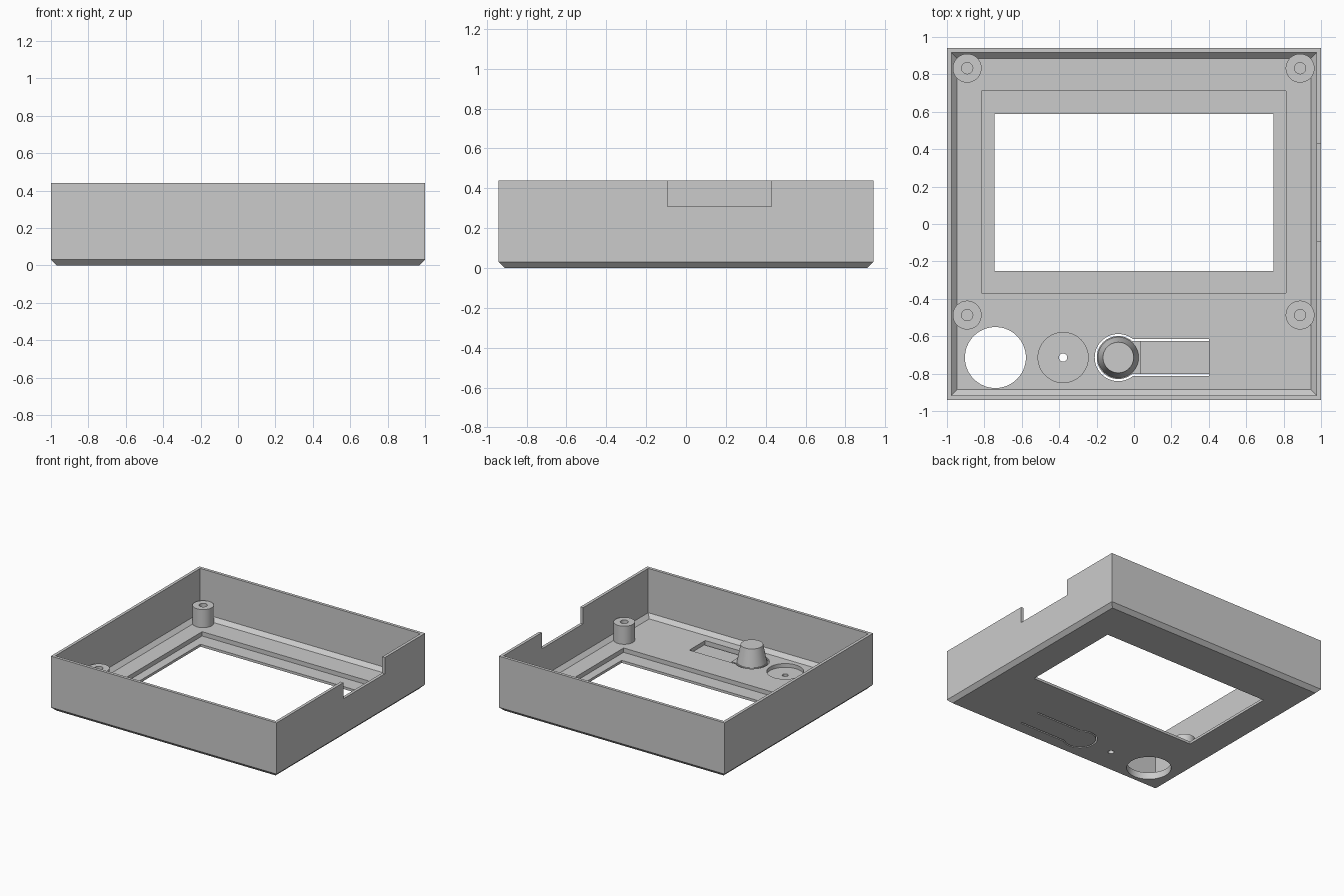
import bpy
import bmesh
from math import acos, asin, cos, pi, radians, sin

if "Cube" in bpy.data.objects:
    bpy.data.objects.remove(bpy.data.objects["Cube"])

GREY = (0.6, 0.6, 0.6, 1)
plastic = bpy.data.materials.new("grey plastic")
plastic.use_nodes = True
plastic.diffuse_color = GREY
plastic.node_tree.nodes["Principled BSDF"].inputs["Base Color"].default_value = GREY

TOP, FLOOR, LIP = 0.44, 0.055, 0.02
ROW_Y = -0.714          # line of the controls
BUTTON_X = -0.084


def loft(name, rings, closed=False):
    """Skin matching rings of points; cap the ends unless the loop closes."""
    bm = bmesh.new()
    loops = [[bm.verts.new(p) for p in ring] for ring in rings]
    pairs = list(zip(loops, loops[1:]))
    if closed:
        pairs.append((loops[-1], loops[0]))
    else:
        bm.faces.new(loops[0])
        bm.faces.new(loops[-1])
    n = len(loops[0])
    for a, b in pairs:
        for i in range(n):
            j = (i + 1) % n
            bm.faces.new((a[i], a[j], b[j], b[i]))
    bmesh.ops.recalc_face_normals(bm, faces=bm.faces)
    mesh = bpy.data.meshes.new(name)
    bm.to_mesh(mesh)
    bm.free()
    mesh.materials.append(plastic)
    obj = bpy.data.objects.new(name, mesh)
    bpy.context.collection.objects.link(obj)
    return obj


def rect(x0, x1, y0, y1, z):
    return [(x0, y0, z), (x1, y0, z), (x1, y1, z), (x0, y1, z)]


def box(name, x0, x1, y0, y1, z0, z1):
    return loft(name, [rect(x0, x1, y0, y1, z) for z in (z0, z1)])


def lathe(name, x, y, profile, closed=False, n=64):
    turns = [2 * pi * i / n for i in range(n)]
    rings = [[(x + r * cos(t), y + r * sin(t), z) for t in turns] for r, z in profile]
    return loft(name, rings, closed)


def keyhole(name, radius, half, x_end, z0, z1, n=48):
    """Round plate with a straight neck running to x_end."""
    start = asin(half / radius)
    angles = [start + (2 * pi - 2 * start) * i / n for i in range(n + 1)]
    outline = [(BUTTON_X + radius * cos(t), ROW_Y + radius * sin(t)) for t in angles]
    outline += [(x_end, ROW_Y - half), (x_end, ROW_Y + half)]
    return loft(name, [[(x, y, z) for x, y in outline] for z in (z0, z1)])


def cut(target, cutter):
    cutter.hide_render = True
    mod = target.modifiers.new("cut", "BOOLEAN")
    mod.operation, mod.solver, mod.object = "DIFFERENCE", "EXACT", cutter
    bpy.context.view_layer.objects.active = target
    bpy.ops.object.modifier_apply(modifier=mod.name)
    bpy.data.objects.remove(cutter)


# Open tray with chamfered lower edges, inside and out
section = [(0.03, 0), (0, 0.03), (0, TOP), (0.024, TOP),
           (0.024, FLOOR + 0.03), (0.054, FLOOR)]
case = loft("case_shell", [rect(d - 1, 1 - d, d - 0.94, 0.94 - d, z) for d, z in section])

# Screen recess and opening, cable notch
cut(case, box("recess_cutter", -0.815, 0.812, -0.37, 0.71, LIP, 0.2))
cut(case, box("window_cutter", -0.745, 0.745, -0.25, 0.588, -0.1, 0.2))
cut(case, box("notch_cutter", 0.9, 1.1, -0.093, 0.43, 0.31, 0.6))

# Round opening, disc recess with pinhole, slot for the sprung button
cut(case, lathe("hole_cutter", -0.741, ROW_Y, [(0.163, -0.1), (0.163, 0.2)]))
cut(case, lathe("disc_cutter", -0.379, ROW_Y, [(0.134, LIP + 0.005), (0.134, 0.2)]))
cut(case, lathe("pinhole_cutter", -0.379, ROW_Y, [(0.022, -0.1), (0.022, 0.2)], n=32))
cut(case, keyhole("slot_cutter", 0.126, 0.1, 0.4, -0.1, 0.2))

# Sprung button: plate, tapered cap and thin tongue
parts = [
    case,
    keyhole("button_plate", 0.115, 0.088, 0.037, 0, FLOOR),
    lathe("button_cap", BUTTON_X, ROW_Y, [(0.11, FLOOR - 0.005), (0.082, 0.193)]),
    box("button_tongue", 0.037, 0.4, ROW_Y - 0.088, ROW_Y + 0.088, 0, LIP + 0.005),
]

# Screw posts at the board corners
for side, x in (("right", -0.892), ("left", 0.888)):
    for end, y in (("front", -0.487), ("back", 0.833)):
        tube = [(0.077, FLOOR - 0.005), (0.077, 0.2), (0.03, 0.2), (0.03, FLOOR - 0.005)]
        parts.append(lathe(f"{end}_{side}_post", x, y, tube, closed=True))

bpy.ops.object.select_all(action="DESELECT")
for part in parts:
    part.select_set(True)
bpy.context.view_layer.objects.active = case
bpy.ops.object.shade_smooth_by_angle(angle=radians(30))
